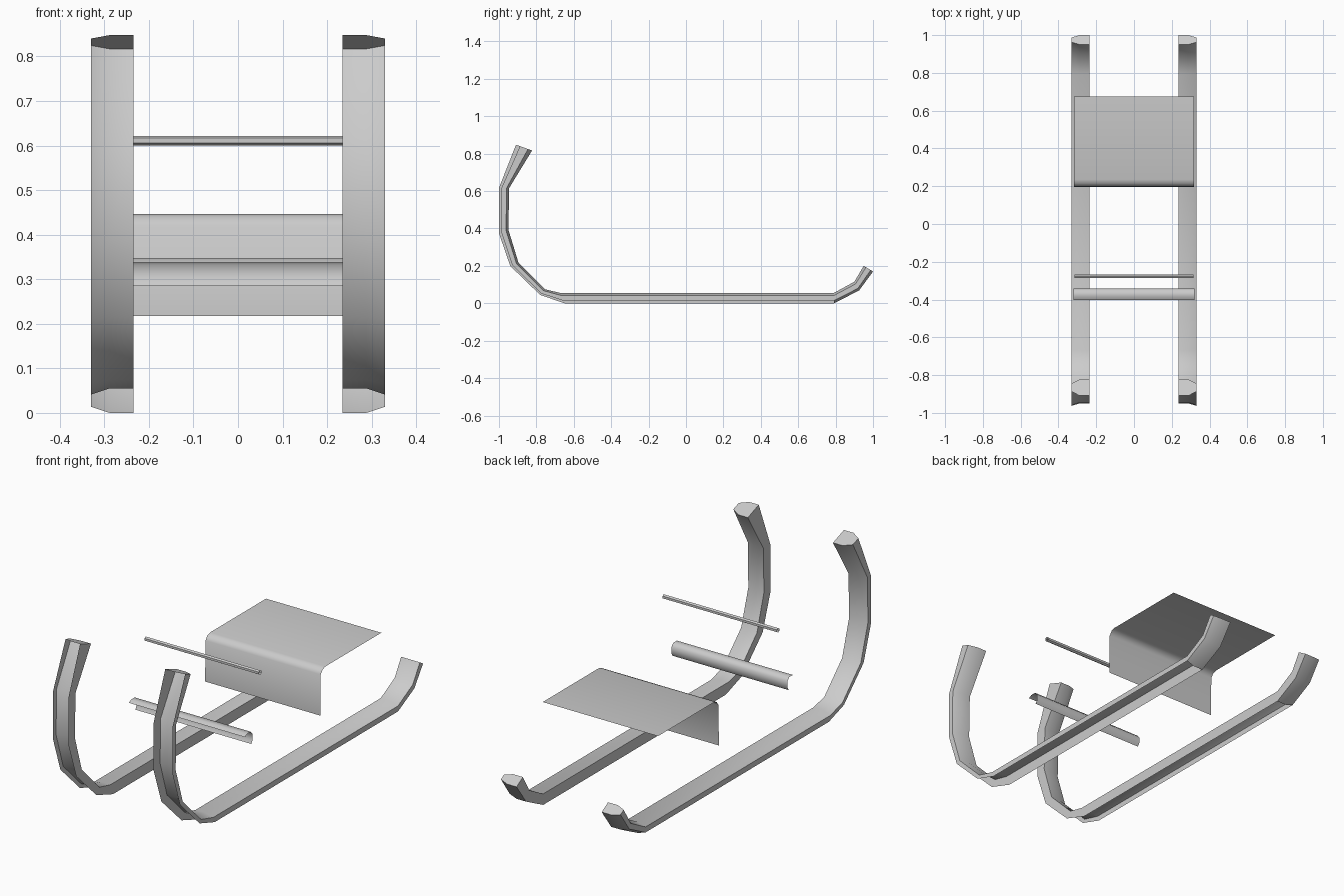
import bpy, bmesh, math

if "Cube" in bpy.data.objects:
    bpy.data.objects.remove(bpy.data.objects["Cube"])

def finish(name, bm, mirror=False):
    me = bpy.data.meshes.new(name)
    bm.to_mesh(me)
    bm.free()
    ob = bpy.data.objects.new(name, me)
    bpy.context.collection.objects.link(ob)
    if mirror:
        m = ob.modifiers.new("mirror", 'MIRROR')
        m.use_mirror_merge = False
    bpy.ops.object.select_all(action='DESELECT')
    ob.select_set(True)
    bpy.context.view_layer.objects.active = ob
    bpy.ops.object.shade_smooth_by_angle(angle=math.radians(50))
    return ob

def sheet(name, profile, half, closed=False):
    """Extrude a (y, z) profile across x as an open sheet."""
    bm = bmesh.new()
    L = [bm.verts.new((-half, y, z)) for y, z in profile]
    R = [bm.verts.new((half, y, z)) for y, z in profile]
    n = len(profile)
    for i in range(n if closed else n - 1):
        j = (i + 1) % n
        bm.faces.new((L[i], L[j], R[j], R[i]))
    return finish(name, bm)

# Runner: path given as (top/inner point, bottom/outer point) pairs in y, z
path = [((-.823, .817), (-.909, .848)), ((-.945, .617), (-1.0, .617)),
        ((-.95, .395), (-1.0, .375)), ((-.895, .215), (-.94, .20)),
        ((-.755, .075), (-.78, .045)), ((-.67, .055), (-.65, 0)),
        ((.79, .055), (.79, 0)), ((.90, .115), (.925, .068)),
        ((.95, .20), (1.0, .17))]
# Cross-section as (x, depth from top to bottom)
section = [(.235, 1), (.235, 0), (.288, 0), (.33, .25), (.33, .75), (.288, 1)]
bm = bmesh.new()
rings = []
for a, b in path:
    rings.append([bm.verts.new((x, a[0] + (b[0] - a[0]) * d, a[1] + (b[1] - a[1]) * d))
                  for x, d in section])
for k in range(len(rings) - 1):
    # underside is open along the curl and the straight, closed on the rear kick
    sides = 6 if k >= 6 else 4
    for i in range(sides):
        j = (i + 1) % 6
        bm.faces.new((rings[k][i], rings[k][j], rings[k + 1][j], rings[k + 1][i]))
# end caps
bm.faces.new(rings[0])
bm.faces.new(rings[-1][::-1])
loose = [v for v in bm.verts if not v.link_faces]
bmesh.ops.delete(bm, geom=loose, context='VERTS')
bmesh.ops.recalc_face_normals(bm, faces=bm.faces)
finish("runners", bm, mirror=True)

# Seat with folded front
sheet("seat", [(.675, .447), (.235, .447), (.212, .44), (.198, .42), (.195, .217)], .318)

# Foot rest: half tube open to the front and below
sheet("foot_rest", [(-.402, .338), (-.385, .348), (-.357, .348),
                    (-.342, .332), (-.342, .302), (-.352, .285)], .32)

# Thin grip rod
sheet("grip_rod", [(-.276 + .011 * math.cos(math.radians(60 * i + 30)),
                    .611 + .011 * math.sin(math.radians(60 * i + 30))) for i in range(6)],
      .316, closed=True)
